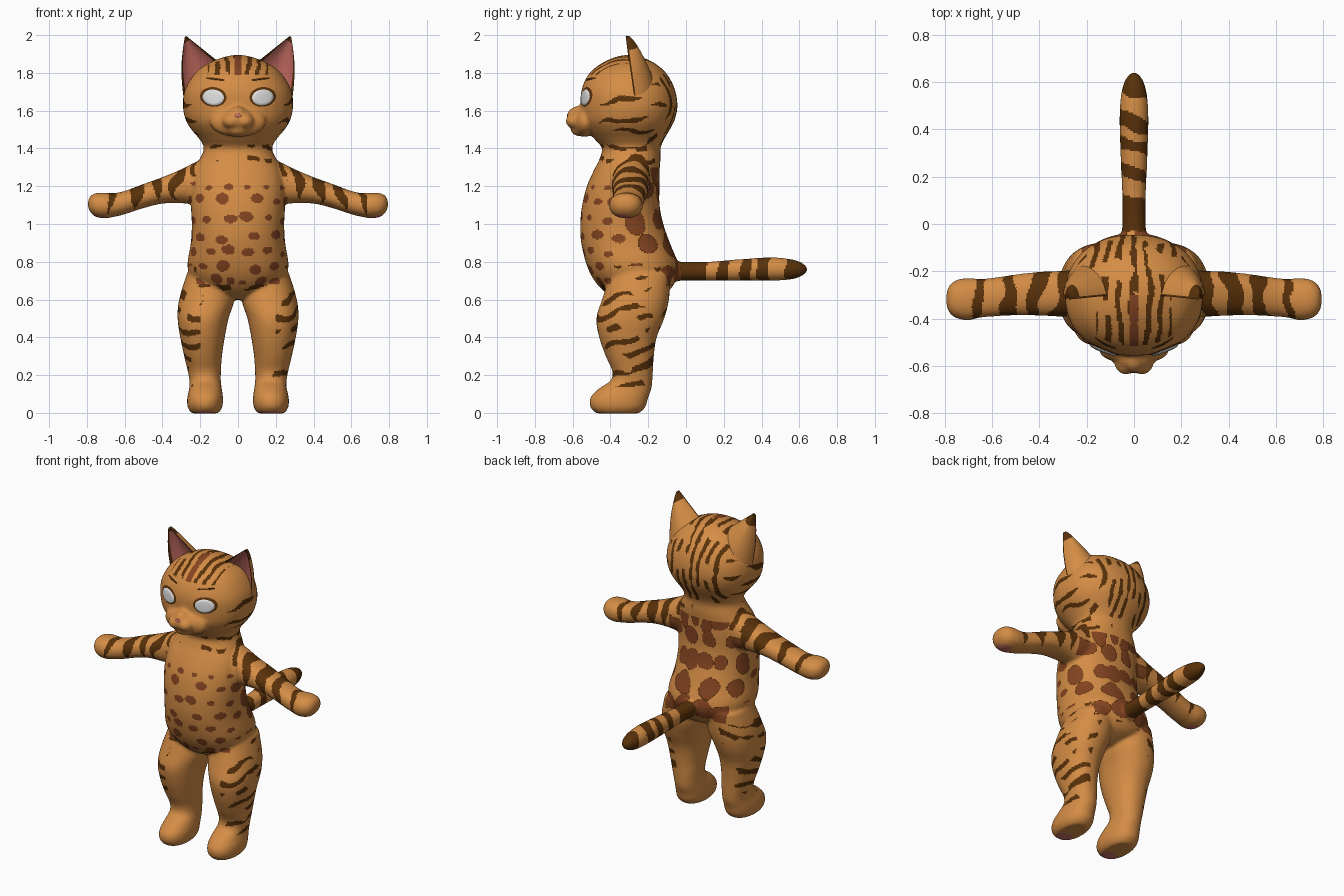
import bpy, bmesh, math, random
from mathutils import Vector, Matrix, noise
from mathutils.bvhtree import BVHTree

if "Cube" in bpy.data.objects:
    bpy.data.objects.remove(bpy.data.objects["Cube"])

random.seed(4)
ORANGE, DARK, BROWN, PINK, WHITE = range(5)
MATS = []
for label, col in [("orange_fur", (0.66, 0.265, 0.06)), ("dark_stripe", (0.10, 0.031, 0.003)),
                   ("brown_spot", (0.235, 0.058, 0.015)), ("pink_skin", (0.60, 0.16, 0.13)),
                   ("eye_white", (0.75, 0.75, 0.75))]:
    m = bpy.data.materials.new(label)
    m.diffuse_color = (*col, 1)
    m.use_nodes = True
    m.node_tree.nodes["Principled BSDF"].inputs["Base Color"].default_value = m.diffuse_color
    MATS.append(m)


def spline(rows, k=5):
    """Catmull-Rom interpolation of profile rows."""
    out = []
    for i in range(len(rows) - 1):
        p = [rows[max(i - 1, 0)], rows[i], rows[i + 1], rows[min(i + 2, len(rows) - 1)]]
        for j in range(k):
            t = j / k
            out.append([0.5 * (2 * b + (c - a) * t + (2 * a - 5 * b + 4 * c - d) * t * t
                               + (3 * b - a - 3 * c + d) * t ** 3) for a, b, c, d in zip(*p)])
    return out + [list(rows[-1])]


def oval(hx, hy, p=2.2, n=40):
    """Rounded cross-section as pairs."""
    f = lambda v, h: math.copysign(abs(v) ** (2 / p), v) * h
    return [(f(math.cos(a), hx), f(math.sin(a), hy)) for a in (2 * math.pi * i / n for i in range(n))]


def skin(bm, rings):
    """Closed tube through rings of points; quads come ring by ring."""
    vs = [[bm.verts.new(p) for p in r] for r in rings]
    n = len(rings[0])
    for a, b in zip(vs, vs[1:]):
        for j in range(n):
            bm.faces.new((a[j], a[(j + 1) % n], b[(j + 1) % n], b[j]))
    bm.faces.new(vs[0][::-1])
    bm.faces.new(vs[-1])


def finish(bm, name):
    bmesh.ops.recalc_face_normals(bm, faces=bm.faces)
    me = bpy.data.meshes.new(name)
    bm.to_mesh(me)
    bm.free()
    for m in MATS:
        me.materials.append(m)
    for p in me.polygons:
        p.use_smooth = True
    ob = bpy.data.objects.new(name, me)
    bpy.context.collection.objects.link(ob)
    return ob


# Torso, neck and head: z, half width, front y, back y
TRUNK = [(.60, .05, -.36, -.20), (.64, .15, -.43, -.10), (.70, .24, -.485, -.055), (.78, .268, -.525, -.04),
         (.90, .25, -.555, -.085), (1.0, .245, -.56, -.12), (1.1, .25, -.55, -.14), (1.2, .25, -.525, -.14),
         (1.28, .235, -.49, -.14), (1.34, .205, -.46, -.135), (1.40, .18, -.445, -.135), (1.45, .205, -.485, -.115),
         (1.5, .247, -.525, -.085), (1.55, .277, -.55, -.06), (1.62, .292, -.557, -.045), (1.7, .285, -.555, -.055),
         (1.77, .25, -.53, -.085), (1.82, .207, -.49, -.125), (1.86, .14, -.43, -.18), (1.885, .07, -.37, -.24),
         (1.895, .02, -.32, -.28)]
# Leg: z, centre x, half width, front y, back y
LEG = [(.74, .15, .12, -.40, -.08), (.6, .166, .146, -.445, -.09), (.5, .185, .135, -.475, -.115),
       (.4, .188, .118, -.46, -.155), (.3, .185, .10, -.425, -.17), (.22, .178, .088, -.39, -.175),
       (.17, .174, .083, -.40, -.178), (.13, .172, .086, -.46, -.182), (.08, .174, .095, -.507, -.20),
       (.03, .175, .092, -.507, -.215), (-.003, .175, .07, -.475, -.25)]
# Arm: x, centre z, half height, centre y, half depth
ARM = [(.10, 1.23, .09, -.29, .09), (.2, 1.22, .115, -.29, .10), (.3, 1.20, .09, -.295, .097),
       (.4, 1.178, .07, -.295, .093), (.5, 1.148, .064, -.30, .087), (.6, 1.113, .062, -.31, .082),
       (.66, 1.10, .063, -.315, .083), (.70, 1.098, .068, -.318, .09), (.75, 1.10, .064, -.318, .082),
       (.78, 1.105, .045, -.318, .06), (.794, 1.105, .02, -.318, .03)]
# Tail: y, centre z, radius
TAIL = [(-.15, .75, .06), (-.05, .75, .052), (.1, .75, .05), (.3, .757, .058), (.45, .762, .062),
        (.55, .76, .055), (.61, .76, .038), (.643, .76, .012)]

bm = bmesh.new()
skin(bm, [[(x, (f + b) / 2 + y, z) for x, y in oval(w, (b - f) / 2)] for z, w, f, b in spline(TRUNK)])
skin(bm, [[(x, y, zc + z) for x, z in oval(r, r, 2)] for y, zc, r in spline(TAIL)])
for s in (-1, 1):
    skin(bm, [[(s * cx + x, (f + b) / 2 + y, z) for x, y in oval(w, (b - f) / 2)]
              for z, cx, w, f, b in spline(LEG)])
    skin(bm, [[(s * x, yc + y, zc + z) for y, z in oval(hy, hz)] for x, zc, hz, yc, hy in spline(ARM)])
# Muzzle pads, broad muzzle base, bridge, chin
for c, r in [((.034, -.587, 1.545), (.05, .052, .04)), ((-.034, -.587, 1.545), (.05, .052, .04)),
             ((0, -.535, 1.54), (.15, .058, .08)), ((0, -.56, 1.55), (.085, .068, .065)),
             ((0, -.57, 1.575), (.045, .06, .05)), ((0, -.565, 1.497), (.06, .045, .032))]:
    bmesh.ops.create_uvsphere(bm, u_segments=24, v_segments=14, radius=1,
                              matrix=Matrix.Translation(c) @ Matrix.Diagonal((*r, 1)))
body = finish(bm, "cat_body")
rm = body.modifiers.new("fuse", 'REMESH')
rm.mode, rm.voxel_size, rm.use_smooth_shade = 'VOXEL', 0.0078, True
sm = body.modifiers.new("relax", 'SMOOTH')
sm.factor, sm.iterations = 0.5, 20
bpy.context.view_layer.objects.active = body
for name in ("fuse", "relax"):
    bpy.ops.object.modifier_apply(modifier=name)

# Torso spots in unrolled coordinates: arc, z, half width, half height, large
SPOTS = []
jit = lambda a: random.uniform(-a, a)
for i, z in enumerate((.70, .77, .85, .93, 1.03, 1.12, 1.20)):
    for k in range(3):
        a, g = (.10 if i % 2 else .045) + k * .12, random.uniform(.75, 1.15) * (.65 if z > 1.15 else 1)
        SPOTS += [(q * a + jit(.012), z + jit(.015), .037 * g, .025 * g, False) for q in (-1, 1)]
for i, z in enumerate((.75, .89, 1.03, 1.16, 1.28)):
    for a in ((.50, .67) if i % 2 else (.43, .585, .70)):
        g = random.uniform(.85, 1.1)
        SPOTS += [(q * a + jit(.01), z + jit(.02), .062 * g, .064 * g, True) for q in (-1, 1)]
# Cheek dashes: z, from y, to y, half height
CHEEK = [(1.655, -.46, -.22, .015), (1.555, -.47, -.19, .015), (1.81, -.22, -.1, .016),
         (1.72, -.19, -.07, .015), (1.61, -.2, -.07, .014), (1.49, -.4, -.15, .012)]


def fur(c, n):
    """Coat colour from position and direction."""
    x, y, z = c
    ax, out = abs(x), n.x * (1 if x > 0 else -1)
    w, gap = noise.noise(c * 9), noise.noise(c * 9 + Vector((5, 3, 8)))
    wave = lambda v, period, amp: math.cos(2 * math.pi * v / period + amp * w)
    # paw pads
    if n.z < -.6 and (math.hypot(ax - .73, y + .33) < .04 or (z < .03 and math.hypot(ax - .175, y + .44) < .05)):
        return PINK
    # tail rings
    if y > -.03 and z < .9:
        t = y + .35 * x + .03 * w
        return ORANGE if any(a < t < b for a, b in ((.11, .17), (.24, .31), (.36, .39), (.46, .54))) else DARK
    # arm bands
    if 1.0 < z < 1.4 and (ax > .26 or (ax > .18 and z > 1.25)):
        k = min(1, max(0, .8 + .9 * n.z))
        t = ax + .25 * (y + .3) + .04 * w
        return DARK if any(abs(t - b) < h * k for b, h in
                           ((.22, .018), (.31, .03), (.42, .036), (.535, .024), (.655, .019))) else ORANGE
    if z > 1.42:
        # crown and nape stripes, then cheek dashes
        if ((z > 1.79 and n.z > .3 and ax < .16) or n.y > .45) and ax < .2:
            if ax < .016 and y < -.3:
                return BROWN
            return DARK if wave(ax - .01 * math.cos(9 * (y + .3)), .055, 2.2) > .2 and gap > -.2 else ORANGE
        if ax > .2:
            return DARK if any(a < y < b and abs(z - cz - .1 * (y + .3) + .03 * w) < h * min(1, 14 * min(y - a, b - y))
                               for cz, a, b, h in CHEEK) else ORANGE
        return ORANGE
    if z > 1.3:
        return DARK if ax > .05 and wave(z + .2 * ax, .065, 2) > .5 and gap > -.05 else ORANGE
    # leg stripes
    if z < .68 or (z < .78 and ax > .22):
        return DARK if z > .14 and out > .1 and wave(z - .3 * y, .08, 2.5) > .3 and gap > -.08 else ORANGE
    arc = math.atan2(x, -(y + .32)) * .24
    for a, sz, ra, rz, big in SPOTS:
        e = math.hypot((arc - a) / ra, (z - sz) / rz) + .6 * w
        if e < 1:
            return DARK if big and e > .93 else BROWN
    return ORANGE


me = body.data
me.materials.clear()
for m in MATS:
    me.materials.append(m)
for p in me.polygons:
    p.material_index = fur(p.center, p.normal)
    p.use_smooth = True

# Ears: cupped triangles with pink lining and dark rim
N, ROWS = 16, 18
for s, side in ((-1, "right"), (1, "left")):
    inner, outer, tip = Vector((.08, -.30, 1.84)), Vector((.29, -.275, 1.68)), Vector((.28, -.32, 2.0))
    rings = []
    for i in range(ROWS + 1):
        v = i / ROWS * .97
        a, b = inner.lerp(tip, v), outer.lerp(tip, v)
        b.x += .014 * math.sin(math.pi * v)
        ring = []
        for sheet in (0, 1):
            for j in range(N + 1):
                u = (-1 + 2 * j / N) * (1 - 2 * sheet)
                p = a.lerp(b, (u + 1) / 2)
                p.y += (.065 + .045 * sheet) * (1 - u * u) ** (.8 - .15 * sheet) * (1 - v) ** .6 + .008 * sheet
                ring.append((s * p.x, p.y, p.z))
        rings.append(ring)
    bm = bmesh.new()
    skin(bm, rings)
    ear = finish(bm, side + "_ear")
    for f in ear.data.polygons:
        i, j = divmod(f.index, 2 * N + 2)
        if j < N and i < ROWS - 2:
            f.material_index = PINK if 0 < j < N - 1 else DARK
        elif i >= ROWS - 4 or j in (N, 2 * N + 1):
            f.material_index = DARK
    # crisp rim between lining and back
    bpy.ops.object.select_all(action='DESELECT')
    ear.select_set(True)
    bpy.context.view_layer.objects.active = ear
    bpy.ops.object.shade_smooth_by_angle(angle=math.radians(40))

# Face details: thin plates laid on the fused surface
tree = BVHTree.FromPolygons([v.co for v in me.vertices], [tuple(p.vertices) for p in me.polygons])


def plate(name, cx, cz, rx, rz, tilt, lift, mat):
    bm = bmesh.new()
    n, rows = 32, []
    for k in range(1, 7):
        row = []
        for i in range(n):
            a = 2 * math.pi * i / n
            px, pz = rx * k / 6 * math.cos(a), rz * k / 6 * math.sin(a)
            x = cx + px * math.cos(tilt) - pz * math.sin(tilt)
            z = cz + px * math.sin(tilt) + pz * math.cos(tilt)
            loc, nor, _, _ = tree.ray_cast(Vector((x, -2, z)), Vector((0, 1, 0)))
            row.append(loc + nor * (lift if k < 6 else 0))
        rows.append(row)
    skin(bm, rows)
    bm.faces.ensure_lookup_table()
    bmesh.ops.delete(bm, geom=[bm.faces[-1]], context='FACES_ONLY')
    ob = finish(bm, name)
    # outward is towards the front
    if sum(p.normal.y for p in ob.data.polygons) > 0:
        ob.data.flip_normals()
    for p in ob.data.polygons:
        p.material_index = mat


for s, side in ((-1, "right"), (1, "left")):
    plate(side + "_eye_outline", s * .131, 1.673, .07, .052, s * .1, .003, DARK)
    plate(side + "_eye", s * .13, 1.67, .06, .044, s * .1, .008, WHITE)
    plate(side + "_brow", s * .12, 1.768, .05, .005, s * .12, .003, DARK)
plate("nose", 0, 1.575, .018, .01, 0, .003, PINK)
